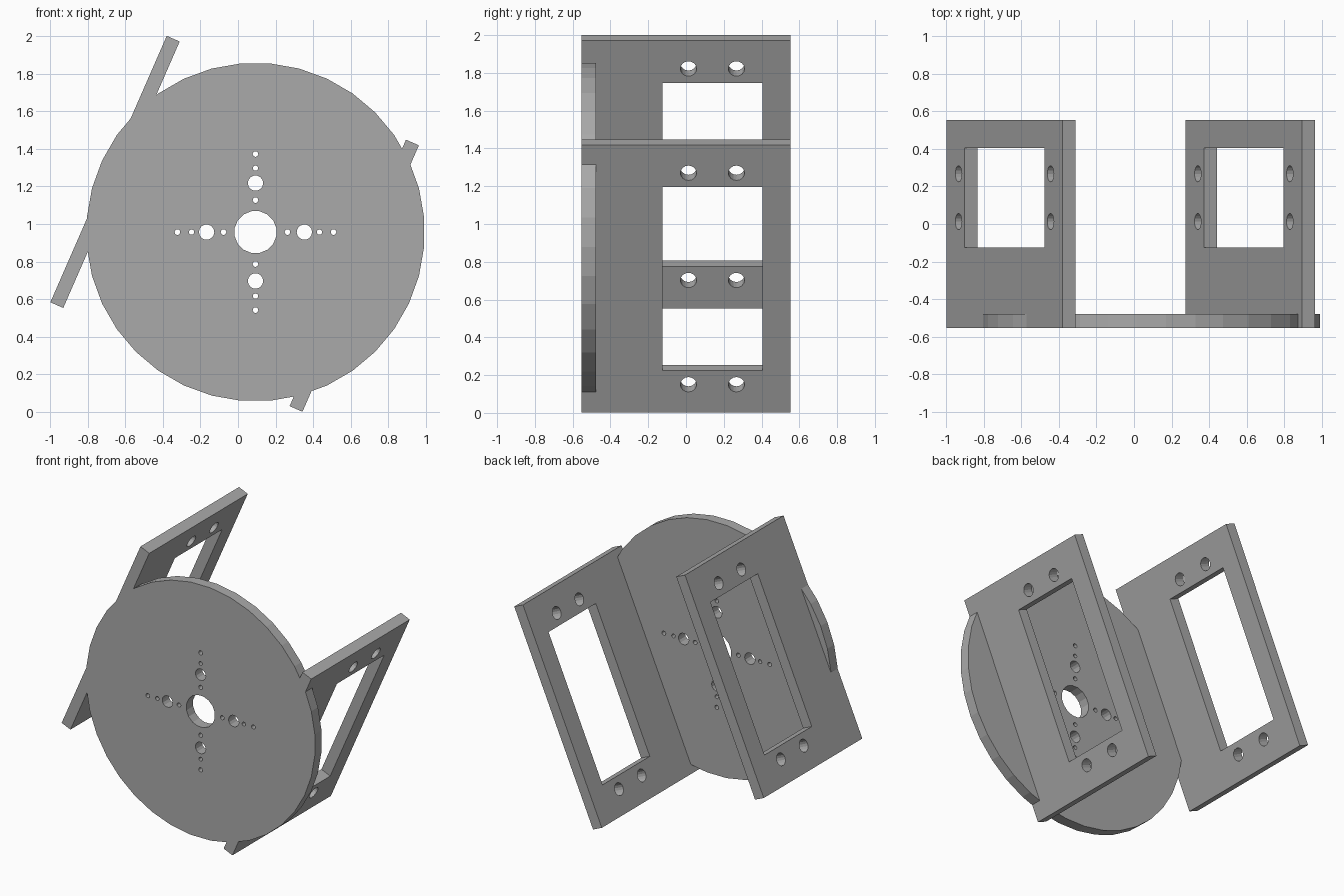
import bpy, bmesh, math
from mathutils import Matrix, Vector

if "Cube" in bpy.data.objects:
    bpy.data.objects.remove(bpy.data.objects["Cube"], do_unlink=True)

THICK = 0.075
TILT = math.radians(23.6)

grey = bpy.data.materials.new("plain grey")
grey.use_nodes = True
grey.diffuse_color = (0.4, 0.4, 0.4, 1)
grey.node_tree.nodes["Principled BSDF"].inputs["Base Color"].default_value = grey.diffuse_color


def ring(x, y, radius, sides, phase=0.0):
    steps = [math.tau * (i + phase) / sides for i in range(sides)]
    return [(x + radius * math.cos(a), y + radius * math.sin(a)) for a in steps]


def box(x0, x1, y0, y1):
    return [(x0, y0), (x1, y0), (x1, y1), (x0, y1)]


def sheet(name, loops, matrix):
    """Extrude an outline with holes into a flat sheet, centred on its own plane."""
    curve = bpy.data.curves.new(name + "_outline", 'CURVE')
    curve.dimensions = '2D'
    curve.fill_mode = 'BOTH'
    curve.extrude = THICK / 2
    for loop in loops:
        spline = curve.splines.new('POLY')
        spline.points.add(len(loop) - 1)
        for point, (x, y) in zip(spline.points, loop):
            point.co = (x, y, 0, 1)
        spline.use_cyclic_u = True
    helper = bpy.data.objects.new(name + "_helper", curve)
    bpy.context.collection.objects.link(helper)
    bpy.context.view_layer.update()
    graph = bpy.context.evaluated_depsgraph_get()
    mesh = bpy.data.meshes.new_from_object(helper.evaluated_get(graph))
    bpy.data.objects.remove(helper)
    bpy.data.curves.remove(curve)

    # weld the caps to the walls and keep every face flat
    bm = bmesh.new()
    bm.from_mesh(mesh)
    bmesh.ops.remove_doubles(bm, verts=bm.verts, dist=0.0005)
    bmesh.ops.recalc_face_normals(bm, faces=bm.faces)
    for face in bm.faces:
        face.smooth = False
        face.material_index = 0
    bm.to_mesh(mesh)
    bm.free()
    mesh.materials.clear()
    mesh.materials.append(grey)
    mesh.name = name
    obj = bpy.data.objects.new(name, mesh)
    obj.matrix_world = matrix
    bpy.context.collection.objects.link(obj)
    return obj


# Round front plate: shaft hole and four rows of screw holes
loops = [ring(0, 0, 0.9, 36, 0.5), ring(0, 0, 0.113, 16, 0.5)]
for quarter in range(4):
    a = quarter * math.pi / 2
    for distance, radius in ((0.17, 0.015), (0.26, 0.041), (0.34, 0.014), (0.415, 0.015)):
        loops.append(ring(distance * math.cos(a), distance * math.sin(a), radius, 14))
front = Matrix.Translation((0.093, -0.5525 + THICK / 2, 0.957))
sheet("round_plate", loops, front @ Matrix.Rotation(math.pi / 2, 4, 'X'))

# Two parallel tilted side brackets with a window and four bolt holes
loops = [box(-0.5525, 0.5525, -0.773, 0.773), box(-0.125, 0.405, -0.53, 0.53)]
loops += [ring(y, u, 0.043, 16) for y in (0.013, 0.267) for u in (-0.611, 0.611)]
across = Vector((0, 1, 0))
along = Vector((math.sin(TILT), 0, math.cos(TILT)))
turn = Matrix((across, along, across.cross(along))).transposed().to_4x4()
for name, x, z in (("right_bracket", -0.654, 1.277), ("left_bracket", 0.618, 0.725)):
    sheet(name, loops, Matrix.Translation((x, 0, z)) @ turn)
